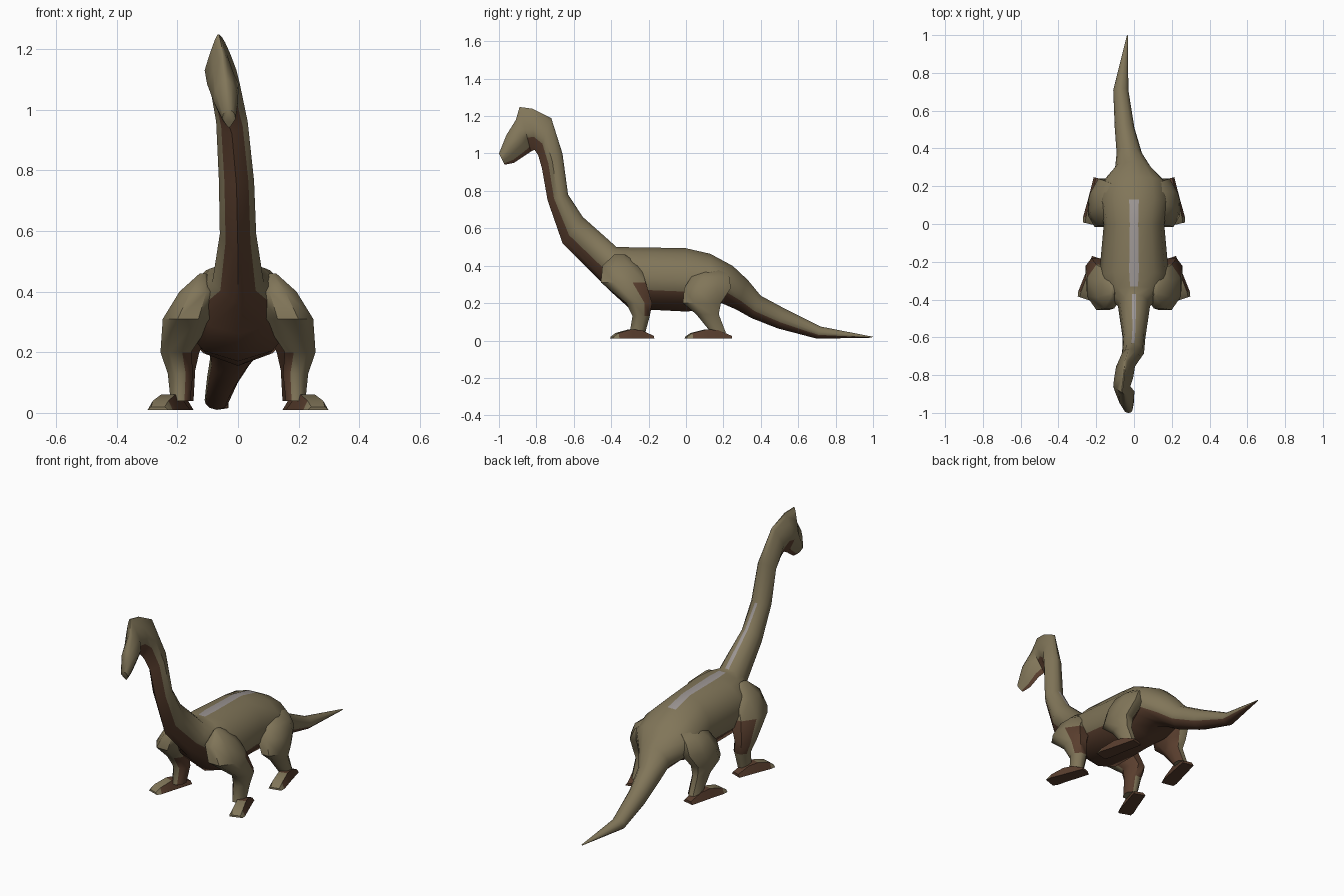
import bpy
import bmesh
from math import sin, cos, radians, pi
from mathutils import Vector

default = bpy.data.objects.get("Cube")
if default:
    bpy.data.objects.remove(default, do_unlink=True)


def make_material(name, rgb):
    mat = bpy.data.materials.new(name)
    mat.use_nodes = True
    colour = (*rgb, 1)
    mat.diffuse_color = colour
    shader = mat.node_tree.nodes["Principled BSDF"]
    shader.inputs["Base Color"].default_value = colour
    shader.inputs["Roughness"].default_value = 0.9
    return mat


MATERIALS = [
    make_material("olive_hide", (0.22, 0.18, 0.1)),
    make_material("brown_underside", (0.1, 0.048, 0.027)),
    make_material("grey_ridge", (0.33, 0.3, 0.29)),
]
OLIVE, BROWN, GREY = range(len(MATERIALS))


def loft(name, rings, paint):
    """Skin a row of rings; paint(face, segment) gives the material of a face.
    The two end caps have segment None."""
    bm = bmesh.new()
    rows = [[bm.verts.new(point) for point in ring] for ring in rings]
    sides = len(rows[0])
    segments = {}
    for row, following in zip(rows, rows[1:]):
        for i in range(sides):
            j = (i + 1) % sides
            face = bm.faces.new((row[i], row[j], following[j], following[i]))
            segments[face] = i
    bm.faces.new(rows[0])
    bm.faces.new(rows[-1])
    bmesh.ops.recalc_face_normals(bm, faces=bm.faces)
    for face in bm.faces:
        face.material_index = paint(face, segments.get(face))
    mesh = bpy.data.meshes.new(name)
    bm.to_mesh(mesh)
    bm.free()
    for mat in MATERIALS:
        mesh.materials.append(mat)
    obj = bpy.data.objects.new(name, mesh)
    bpy.context.collection.objects.link(obj)
    bpy.ops.object.select_all(action="DESELECT")
    obj.select_set(True)
    bpy.context.view_layer.objects.active = obj
    bpy.ops.object.shade_smooth_by_angle(angle=radians(50))
    return obj


# Body stations, snout to tail: belly (y, z), back (y, z), centre x, half width
STATIONS = [
    (-0.97, 0.94, -1.0, 1.0, -0.03, 0.022),
    (-0.92, 0.95, -0.96, 1.1, -0.04, 0.04),
    (-0.86, 0.99, -0.91, 1.18, -0.05, 0.052),
    (-0.83, 1.01, -0.89, 1.25, -0.065, 0.045),
    (-0.81, 1.02, -0.82, 1.24, -0.055, 0.05),
    (-0.79, 0.99, -0.72, 1.19, -0.045, 0.05),
    (-0.77, 0.92, -0.66, 1.0, -0.02, 0.052),
    (-0.74, 0.75, -0.63, 0.78, -0.005, 0.058),
    (-0.66, 0.52, -0.55, 0.66, 0, 0.06),
    (-0.5, 0.36, -0.37, 0.5, 0, 0.085),
    (-0.4, 0.26, -0.33, 0.5, 0, 0.15),
    (-0.3, 0.17, -0.25, 0.5, 0, 0.185),
    (0, 0.155, 0, 0.495, 0, 0.16),
    (0.12, 0.165, 0.13, 0.465, 0, 0.185),
    (0.19, 0.2, 0.25, 0.4, 0, 0.17),
    (0.27, 0.165, 0.33, 0.325, -0.005, 0.095),
    (0.35, 0.12, 0.4, 0.24, -0.025, 0.067),
    (0.49, 0.065, 0.53, 0.17, -0.05, 0.052),
    (0.7, 0.01, 0.72, 0.075, -0.07, 0.04),
    (0.99, 0.015, 1, 0.02, -0.035, 0.003),
]
# Angles from the top of the back; the first and last frame the narrow ridge
HALF = [8, 35, 62, 90, 112, 142]
ANGLES = HALF + [180] + [360 - a for a in reversed(HALF)]


def body_ring(yb, zb, yt, zt, cx, width):
    belly, back = Vector((cx, yb, zb)), Vector((cx, yt, zt))
    middle, up = (belly + back) / 2, (back - belly) / 2
    # The head narrows towards its crest, the neck towards its front
    crest = 0.65 if zt > 1.15 else 0
    throat = 0.7 if zb > 0.3 else 0
    ring = []
    for angle in map(radians, ANGLES):
        pinch = 1 - crest * max(0, cos(angle)) - throat * max(0, -cos(angle))
        side = Vector((width * pinch * sin(angle), 0, 0))
        ring.append(middle + up * cos(angle) + side)
    return ring


def paint_body(face, segment):
    y = face.calc_center_median().y
    if segment is None:
        return OLIVE
    if segment == len(ANGLES) - 1:
        on_neck, on_back = -0.63 < y < -0.4, -0.32 < y < 0.15
        return GREY if on_neck or on_back else OLIVE
    # Only the very bottom of the jaw is brown
    first = 142 if y < -0.84 else 112
    return BROWN if first <= ANGLES[segment] < 360 - first else OLIVE


loft("body_neck_and_tail", [body_ring(*s) for s in STATIONS], paint_body)

# Leg rings, top to ankle: x, y, z, half width, half depth
FRONT_LEG = [
    (0.115, -0.355, 0.46, 0.012, 0.03),
    (0.13, -0.345, 0.4, 0.068, 0.11),
    (0.165, -0.335, 0.31, 0.09, 0.13),
    (0.205, -0.25, 0.2, 0.055, 0.075),
    (0.19, -0.24, 0.13, 0.045, 0.05),
    (0.19, -0.26, 0.04, 0.035, 0.045),
]
HIND_LEG = [
    (0.1, 0.14, 0.38, 0.05, 0.08),
    (0.135, 0.13, 0.34, 0.075, 0.11),
    (0.16, 0.115, 0.28, 0.077, 0.135),
    (0.185, 0.085, 0.2, 0.062, 0.11),
    (0.18, 0.115, 0.14, 0.042, 0.065),
    (0.18, 0.175, 0.04, 0.036, 0.042),
]


def leg_ring(x, y, z, rx, ry, mirror):
    turns = [2 * pi * (i + 0.5) / 8 for i in range(8)]
    return [Vector((mirror * (x + rx * cos(t)), y + ry * sin(t), z)) for t in turns]


def build_leg(name, rings, mirror, brown_rear):
    def paint(face, segment):
        inner = face.normal.x * mirror < -0.6
        height = face.calc_center_median().z
        rear = brown_rear and face.normal.y > 0.5 and height > 0.14
        return BROWN if height < 0.3 and (inner or rear) else OLIVE

    loft(name, [leg_ring(*r, mirror) for r in rings], paint)


def build_foot(name, heel, toe, mirror):
    """Splayed wedge foot: cross-sections from heel to toe."""
    start, end = Vector((*heel, 0.01)), Vector((*toe, 0.01))
    across = (end - start).cross(Vector((0, 0, 1))).normalized()
    rings = []
    # Share of the length, half width, height
    for share, half, height in ((0, 0.034, 0.015), (0.3, 0.036, 0.045),
                                (0.55, 0.038, 0.05), (0.88, 0.042, 0.03),
                                (1, 0.036, 0.01)):
        base = start.lerp(end, share)
        ring = []
        for offset, lift in ((-1, 0), (1, 0), (0.65, 1), (-0.65, 1)):
            point = base + across * half * offset
            ring.append(Vector((mirror * point.x, point.y, point.z + height * lift)))
        rings.append(ring)

    def paint(face, segment):
        ahead = face.calc_center_median().y < start.lerp(end, 0.5).y
        on_top = face.normal.z > 0.5 or face.normal.y < -0.7
        return OLIVE if ahead and on_top and face.normal.z > -0.5 else BROWN

    loft(name, rings, paint)


# Legs and feet on both sides
for side, mirror in (("left", 1), ("right", -1)):
    build_leg(f"front_leg_{side}", FRONT_LEG, mirror, True)
    build_leg(f"hind_leg_{side}", HIND_LEG, mirror, False)
    build_foot(f"front_foot_{side}", (0.19, -0.18), (0.264, -0.395), mirror)
    build_foot(f"hind_foot_{side}", (0.18, 0.24), (0.235, 0.0), mirror)
